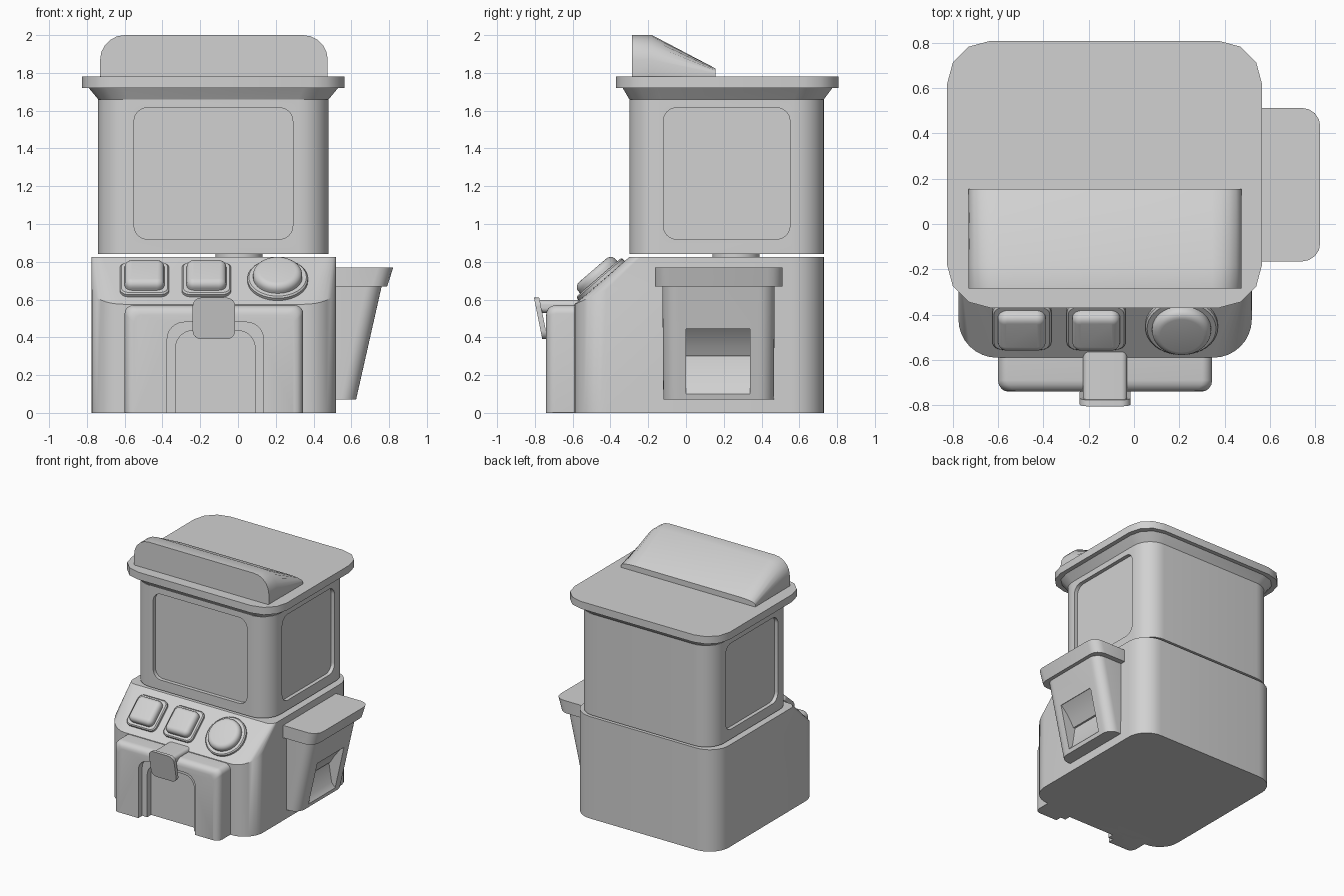
import bpy, bmesh, math
from mathutils import Matrix, Vector

cube = bpy.data.objects.get("Cube")
if cube:
    bpy.data.objects.remove(cube, do_unlink=True)

GREY = (0.64, 0.64, 0.64, 1)
grey = bpy.data.materials.new("light grey plastic")
grey.use_nodes = True
grey.diffuse_color = GREY
grey.node_tree.nodes["Principled BSDF"].inputs["Base Color"].default_value = GREY


def rounded(a0, a1, b0, b1, r, seg=8):
    """Rounded rectangle; r is one radius or four (++, -+, --, +-)."""
    rs = r if isinstance(r, (list, tuple)) else [r] * 4
    pts = []
    for k, (a, b, sa, sb) in enumerate([(a1, b1, 1, 1), (a0, b1, -1, 1),
                                        (a0, b0, -1, -1), (a1, b0, 1, -1)]):
        for i in range(seg + 1):
            t = math.pi / 2 * (k + i / seg)
            pts.append((a - sa * rs[k] + rs[k] * math.cos(t),
                        b - sb * rs[k] + rs[k] * math.sin(t)))
    return pts


def flat(z, *args, **kw):
    return [Vector((a, b, z)) for a, b in rounded(*args, **kw)]


def facing_front(y, *args, **kw):
    return [Vector((a, y, b)) for a, b in rounded(*args, **kw)]


def facing_side(x, *args, **kw):
    return [Vector((x, a, b)) for a, b in rounded(*args, **kw)]


def loft(name, rings, matrix=None):
    """Skin a closed solid through rings with equal point counts."""
    bm = bmesh.new()
    loops = [[bm.verts.new(p) for p in ring] for ring in rings]
    n = len(loops[0])
    for lo, hi in zip(loops, loops[1:]):
        for i in range(n):
            j = (i + 1) % n
            bm.faces.new((lo[i], lo[j], hi[j], hi[i]))
    bm.faces.new(loops[0][::-1])
    bm.faces.new(loops[-1])
    bmesh.ops.recalc_face_normals(bm, faces=bm.faces)
    if matrix:
        bm.transform(matrix)
    mesh = bpy.data.meshes.new(name)
    bm.to_mesh(mesh)
    bm.free()
    mesh.materials.append(grey)
    ob = bpy.data.objects.new(name, mesh)
    bpy.context.collection.objects.link(ob)
    return ob


def activate(ob):
    bpy.ops.object.select_all(action='DESELECT')
    ob.select_set(True)
    bpy.context.view_layer.objects.active = ob


def cut(ob, cutter):
    cutter.hide_render = True
    mod = ob.modifiers.new("cut", 'BOOLEAN')
    mod.operation = 'DIFFERENCE'
    mod.solver = 'EXACT'
    mod.object = cutter
    activate(ob)
    bpy.ops.object.modifier_apply(modifier=mod.name)
    bpy.data.objects.remove(cutter, do_unlink=True)


# Base cabinet with sloped control panel
L, R, BACK, FRONT = -0.775, 0.52, 0.73, -0.59
SHOULDER = 0.575
low = rounded(L, R, FRONT, BACK, 0.17)
base = loft("base_cabinet", [
    [Vector((x, y, 0)) for x, y in low],
    [Vector((x, y, SHOULDER + 0.45 * min(y - FRONT, 0.17))) for x, y in low],
    flat(0.825, L, R, -0.3, BACK, [0.17, 0.17, 0.06, 0.06])])

# Neck and upper cabinet with recessed windows
loft("neck", [flat(z, -0.12, 0.13, 0.14, 0.39, 0.12) for z in (0.8, 0.86)])
tower = loft("upper_cabinet",
             [flat(z, -0.74, 0.48, -0.3, 0.73, 0.16) for z in (0.84, 1.66)])
DEPTH = 0.03
cut(tower, loft("front_window_cutter", [
    facing_front(y, -0.55, 0.29, 0.92, 1.615, 0.07) for y in (-0.4, -0.3 + DEPTH)]))
for outer, inner in ((0.6, 0.48 - DEPTH), (-0.9, -0.74 + DEPTH)):
    cut(tower, loft("side_window_cutter", [
        facing_side(x, -0.12, 0.55, 0.92, 1.615, 0.07) for x in (outer, inner)]))

# Lid with flared underside
lid = loft("lid", [
    flat(1.66, -0.74, 0.48, -0.3, 0.73, 0.16, seg=3),
    flat(1.72, -0.79, 0.53, -0.335, 0.775, 0.18, seg=3),
    flat(1.72, -0.825, 0.565, -0.37, 0.808, 0.19, seg=3),
    flat(1.78, -0.825, 0.565, -0.37, 0.808, 0.19, seg=3)])

# Sloped header on the lid
header = rounded(-0.73, 0.475, 0, 0.22, [0.13, 0.13, 0.005, 0.005], seg=5)
loft("header", [[Vector((x, y, 1.78 + h * s)) for x, h in header]
                for y, s in ((-0.285, 1), (-0.18, 1), (0.155, 0.2))])

# Front door with rounded rim and stepped arch
door = loft("front_door", [
    facing_front(y, -0.6 + i, 0.345 - i, 0, 0.57 - i, [0.045, 0.045, 0.002, 0.002])
    for y, i in ((-0.5, 0), (-0.69, 0), (-0.71, 0.004), (-0.727, 0.015),
                 (-0.737, 0.03), (-0.74, 0.05))])
for x0, x1, top, depth in ((-0.375, 0.135, 0.48, -0.69), (-0.33, 0.09, 0.435, -0.64)):
    cut(door, loft("arch_cutter", [
        facing_front(y, x0, x1, -0.2, top, 0.09) for y in (-0.85, depth)]))

# Latch: arm and slanted plate
loft("latch_arm", [facing_front(y, -0.225, -0.03, 0.53, 0.597, 0.025)
                   for y in (-0.5, -0.778)])
plate = rounded(-0.24, -0.015, 0.39, 0.61, 0.045)
loft("latch_plate", [[Vector((x, -0.805 + back + 0.2 * (0.61 - z), z)) for x, z in plate]
                     for back in (0, 0.028)])


# Buttons on the sloped panel
def button(name, x, half, cap_half, r, cap_r):
    place = (Matrix.Translation((x, -0.445, 0.698))
             @ Matrix.Rotation(math.atan2(0.25, 0.29), 4, 'X'))

    def ring(z, h, rad):
        return flat(z, -h, h, -h, h, rad, seg=10)

    loft(name + "_bezel", [ring(-0.03, half, r), ring(0.018, half, r),
                           ring(0.026, half - 0.008, r - 0.008)], place)
    steps = [ring(0, cap_half, cap_r)]
    for k in range(6):
        t = math.pi / 2 * k / 5
        inset = 0.035 * (1 - math.cos(t))
        steps.append(ring(0.04 + 0.035 * math.sin(t), cap_half - inset, cap_r - inset))
    loft(name + "_cap", steps, place)


button("right_button", -0.495, 0.13, 0.105, 0.045, 0.04)
button("middle_button", -0.167, 0.13, 0.105, 0.045, 0.04)
button("round_button", 0.21, 0.16, 0.13, 0.159, 0.129)

# Side hopper with rim and scooped outlet
ROUND = [0.08, 0.01, 0.01, 0.08]
hopper = loft("side_hopper", [flat(0.07, 0.45, 0.625, -0.12, 0.465, ROUND),
                              flat(0.69, 0.45, 0.765, -0.125, 0.47, ROUND)])
scoop = [(0.85, 0.45), (0.707, 0.45), (0.665, 0.41), (0.62, 0.35), (0.59, 0.3),
         (0.575, 0.3), (0.6, 0.14), (0.633, 0.1), (0.85, 0.1)]
cut(hopper, loft("scoop_cutter", [[Vector((x, y, z)) for x, z in scoop]
                                  for y in (0.0, 0.34)]))
loft("hopper_rim", [flat(0.67, 0.45, 0.79, -0.165, 0.512, ROUND, seg=4),
                    flat(0.77, 0.45, 0.822, -0.165, 0.512, ROUND, seg=4)])

# Smooth shading with sharp edges kept
for ob in list(bpy.context.collection.objects):
    if ob.type == 'MESH' and grey.name in ob.data.materials:
        activate(ob)
        bpy.ops.object.shade_smooth_by_angle(angle=math.radians(35))
